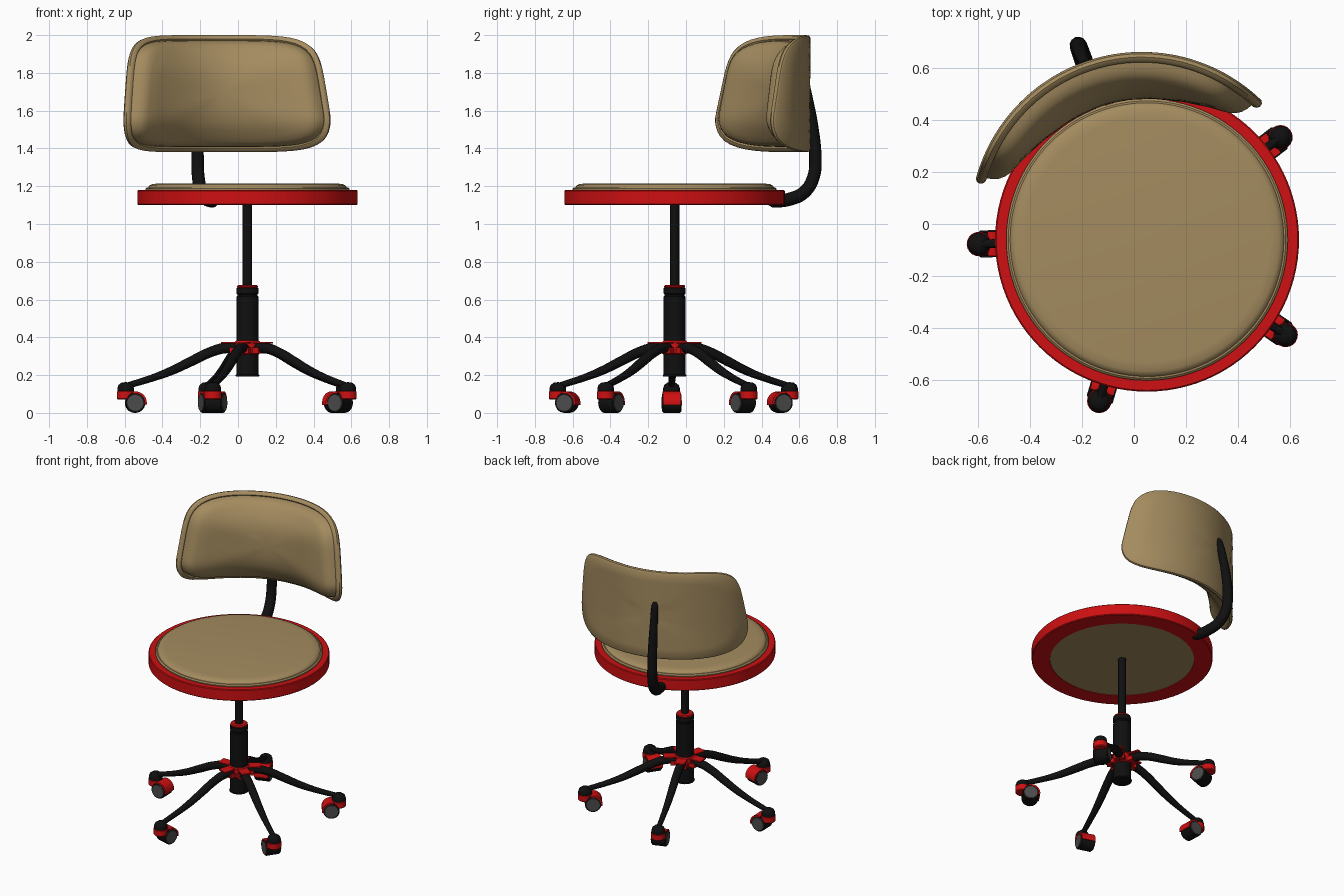
import bpy, bmesh, math
from mathutils import Matrix, Vector

if "Cube" in bpy.data.objects:
    bpy.data.objects.remove(bpy.data.objects["Cube"])

AXIS = Vector((0.05, -0.06, 0))      # vertical axis of seat, column and base
ARM_ANGLE = math.radians(109.5)
parts = []


def material(name, rgb):
    m = bpy.data.materials.new(name)
    m.use_nodes = True
    m.diffuse_color = (*rgb, 1)
    m.node_tree.nodes["Principled BSDF"].inputs["Base Color"].default_value = (*rgb, 1)
    return m


TAN = material("tan upholstery", (0.37, 0.26, 0.115))
RED = material("red plastic", (0.62, 0.005, 0.006))
BLACK = material("black metal", (0.005, 0.005, 0.005))
GREY = material("grey wheel cap", (0.07, 0.07, 0.07))


def finish(name, bm, mat, angle=0.0, origin=AXIS):
    bmesh.ops.recalc_face_normals(bm, faces=bm.faces)
    me = bpy.data.meshes.new(name)
    bm.to_mesh(me)
    bm.free()
    me.materials.append(mat)
    ob = bpy.data.objects.new(name, me)
    ob.location = origin
    ob.rotation_euler.z = angle
    bpy.context.collection.objects.link(ob)
    parts.append(ob)
    return ob


def skin(bm, rings):
    """Join a list of closed rings of points; one-point rings become poles."""
    rows = [[bm.verts.new(p) for p in ring] for ring in rings]
    for a, b in zip(rows, rows[1:]):
        n = max(len(a), len(b))
        for i in range(n):
            j = (i + 1) % n
            quad = [a[i % len(a)], a[j % len(a)], b[j % len(b)], b[i % len(b)]]
            bm.faces.new(list(dict.fromkeys(quad)))


def lathe(name, profile, mat, sides=32, angle=0.0, place=Matrix()):
    bm = bmesh.new()
    turn = [2 * math.pi * i / sides for i in range(sides)]
    skin(bm, [[(0, 0, z)] if r == 0 else
              [(r * math.cos(t), r * math.sin(t), z) for t in turn]
              for r, z in profile])
    bmesh.ops.transform(bm, matrix=place, verts=bm.verts)
    return finish(name, bm, mat, angle)


def drum(name, r, z0, z1, mat, bevel=0.006, **kw):
    return lathe(name, [(0, z0), (r - bevel, z0), (r, z0 + bevel),
                        (r, z1 - bevel), (r - bevel, z1), (0, z1)], mat, **kw)


def box(name, size, centre, mat, angle):
    bm = bmesh.new()
    bmesh.ops.create_cube(bm, size=1, matrix=Matrix.LocRotScale(centre, None, size))
    return finish(name, bm, mat, angle)


def tube(name, path, mat, angle):
    """Round bar along (radius from axis, height, thickness) points."""
    cu = bpy.data.curves.new(name, "CURVE")
    cu.dimensions = "3D"
    cu.bevel_depth = 1
    cu.bevel_resolution = 4
    cu.resolution_u = 6
    cu.use_fill_caps = True
    sp = cu.splines.new("BEZIER")
    sp.bezier_points.add(len(path) - 1)
    for bp, (r, z, thick) in zip(sp.bezier_points, path):
        bp.co = (r, 0, z)
        bp.radius = thick
        bp.handle_left_type = bp.handle_right_type = "AUTO"
    tmp = bpy.data.objects.new(name + "_curve", cu)
    bpy.context.collection.objects.link(tmp)
    bpy.context.view_layer.update()
    bm = bmesh.new()
    bm.from_mesh(tmp.evaluated_get(bpy.context.evaluated_depsgraph_get()).to_mesh())
    bpy.data.objects.remove(tmp)
    return finish(name, bm, mat, angle)


# Seat: red rim, cushion on top, upholstered panel underneath
lathe("seat_rim", [(0.465, 1.1), (0.578, 1.1), (0.583, 1.105), (0.583, 1.175),
                   (0.578, 1.18), (0.5, 1.18), (0.465, 1.15), (0.465, 1.1)], RED, 96)
lathe("seat_cushion", [(0, 1.15), (0.53, 1.15), (0.54, 1.18), (0.54, 1.187),
                       (0.532, 1.194), (0.525, 1.194), (0.52, 1.203),
                       (0.505, 1.211), (0.47, 1.215), (0, 1.215)], TAN, 96)
drum("seat_underside", 0.47, 1.103, 1.15, TAN, sides=96)

# Backrest: curved shell with a groove and a bulging pad, (inset, scale, radius)
BACK_R, HALF_H, MID_Z = 0.66, 0.31, 1.69
LAYERS = [(0.015, t, BACK_R) for t in (0, 0.2, 0.4, 0.6, 0.8, 1)]
LAYERS += [(0.004, 1, 0.653), (0, 1, 0.64), (0.006, 1, 0.627), (0.02, 1, 0.62),
           (0.028, 1, 0.625), (0.031, 1, 0.6), (0.04, 1, 0.575), (0.056, 1, 0.556),
           (0.08, 1, 0.54), (0.08, 0.85, 0.515), (0.08, 0.65, 0.494),
           (0.08, 0.4, 0.482), (0.08, 0.2, 0.479), (0.08, 0, 0.478)]


def back_ring(inset, scale, radius, count=96):
    ring = []
    for i in range(count if scale else 1):
        t = 2 * math.pi * i / count
        c, s = math.cos(t), math.sin(t)
        k = scale * (abs(c) ** 5 + abs(s) ** 5) ** -0.2
        z = MID_Z + (HALF_H - inset) * k * s
        half = math.radians(61 - 20 * max(0, z - 1.55))   # narrower to the top
        a = math.radians(105.4) + (half - inset / BACK_R) * k * c
        ring.append((radius * math.cos(a), radius * math.sin(a), z))
    return ring


bm = bmesh.new()
skin(bm, [back_ring(*layer) for layer in LAYERS])
finish("backrest", bm, TAN, origin=Vector((0.03, 0, 0)))

# Bent bar that carries the backrest
tube("backrest_arm", [(0.53, 1.12, 0.022), (0.55, 1.12, 0.033), (0.64, 1.13, 0.035),
                      (0.73, 1.17, 0.035), (0.78, 1.25, 0.034), (0.79, 1.36, 0.033),
                      (0.775, 1.52, 0.03), (0.75, 1.66, 0.026), (0.728, 1.76, 0.022),
                      (0.718, 1.785, 0.012)], BLACK, ARM_ANGLE)

# Column
drum("gas_rod", 0.025, 0.6, 1.11, BLACK)
lathe("column_sleeve", [(0, 0.2), (0.058, 0.2), (0.058, 0.615), (0.053, 0.62),
                        (0.053, 0.627), (0.058, 0.632), (0.058, 0.662), (0, 0.662)], BLACK)
drum("column_collar", 0.056, 0.66, 0.677, RED)
drum("column_foot", 0.063, 0.193, 0.203, BLACK, bevel=0.003)
drum("base_hub", 0.066, 0.31, 0.382, RED)

# Five legs, each with its hub bracket and caster
PIVOT, WHEEL_R, WHEEL_X = 0.645, 0.053, 0.595
SIDEWAYS = Matrix.Translation((WHEEL_X, 0, WHEEL_R)) @ Matrix.Rotation(math.pi / 2, 4, "X")
for n in range(5):
    ang = math.radians(37.5 + 72 * n)
    tag = f"_{n + 1}"
    tube("leg" + tag, [(0.05, 0.34, 0.028), (0.12, 0.343, 0.028), (0.2, 0.32, 0.027),
                       (0.3, 0.272, 0.026), (0.4, 0.224, 0.023), (0.5, 0.186, 0.019),
                       (0.65, 0.14, 0.016)], BLACK, ang)
    box("hub_plate" + tag, (0.1, 0.066, 0.008), (0.09, 0, 0.371), RED, ang)
    box("hub_socket" + tag, (0.05, 0.07, 0.03), (0.07, 0, 0.33), RED, ang)
    pivot = Matrix.Translation((PIVOT, 0, 0))
    lathe("caster_cap" + tag, [(0, 0.115), (0.044, 0.115), (0.044, 0.13), (0.038, 0.148),
                               (0.022, 0.16), (0, 0.163)], BLACK, 20, ang, pivot)
    drum("caster_swivel" + tag, 0.047, 0.07, 0.118, RED, sides=20, angle=ang, place=pivot)
    drum("wheel" + tag, WHEEL_R, -0.049, 0.049, BLACK, sides=28, angle=ang, place=SIDEWAYS)
    drum("wheel_cap" + tag, 0.046, -0.052, 0.052, GREY, bevel=0.002, sides=28,
         angle=ang, place=SIDEWAYS)

    # Fender curving over the wheel and down its inner side
    bm = bmesh.new()
    rings = []
    for i in range(11):
        a = math.radians(75 + 11.5 * i)
        rings.append([(WHEEL_X + r * math.cos(a), y, WHEEL_R + r * math.sin(a))
                      for r, y in ((0.05, -0.047), (0.061, -0.047),
                                   (0.061, 0.047), (0.05, 0.047))])
    skin(bm, rings)
    bmesh.ops.holes_fill(bm, edges=bm.edges, sides=4)
    finish("wheel_fender" + tag, bm, RED, ang)

# Smooth shading with sharp edges kept
bpy.ops.object.select_all(action="DESELECT")
for ob in parts:
    ob.select_set(True)
bpy.context.view_layer.objects.active = parts[0]
bpy.ops.object.shade_smooth_by_angle(angle=math.radians(40))
